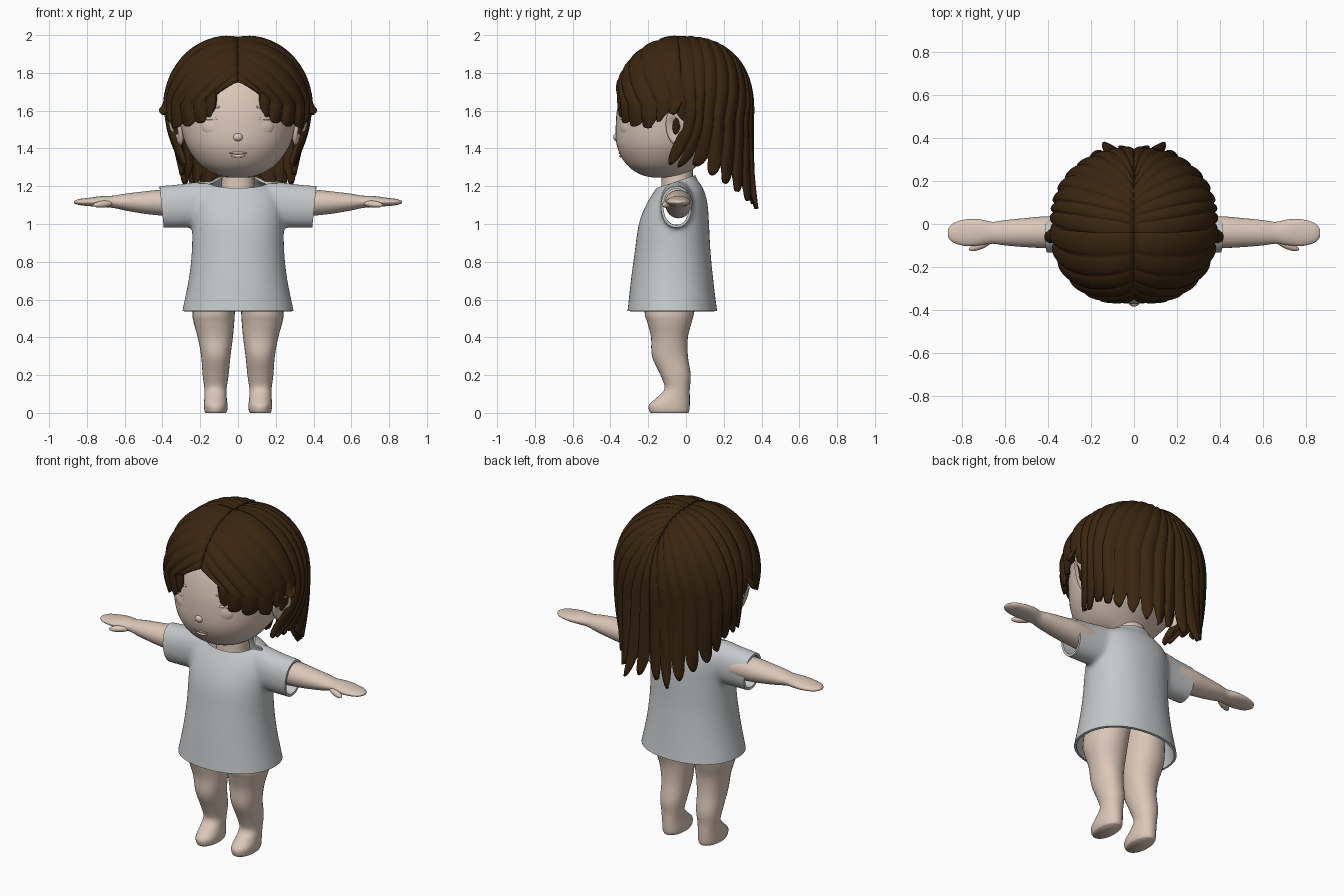
import bpy, bmesh, math
from mathutils import Vector, Matrix, Euler

if "Cube" in bpy.data.objects:
    bpy.data.objects.remove(bpy.data.objects["Cube"])


def material(name, rgb):
    m = bpy.data.materials.new(name)
    m.diffuse_color = (*rgb, 1)
    m.use_nodes = True
    m.node_tree.nodes["Principled BSDF"].inputs["Base Color"].default_value = m.diffuse_color
    return m


SKIN = material("skin", (0.71, 0.57, 0.48))
HAIR = material("dark brown hair", (0.042, 0.019, 0.005))
CLOTH = material("light grey cloth", (0.56, 0.58, 0.59))


def finish(name, bm, mat, mirror=False):
    me = bpy.data.meshes.new(name)
    bm.to_mesh(me)
    bm.free()
    me.materials.append(mat)
    me.polygons.foreach_set("use_smooth", [True] * len(me.polygons))
    ob = bpy.data.objects.new(name, me)
    bpy.context.collection.objects.link(ob)
    if mirror:
        ob.modifiers.new("mirror", 'MIRROR').use_mirror_merge = False
    return ob


def spline(rows, steps):
    """Smooth resampling of a list of tuples (Catmull-Rom)."""
    out = []
    for i in range(len(rows) - 1):
        p = [rows[max(0, min(len(rows) - 1, i + k))] for k in (-1, 0, 1, 2)]
        for s in range(steps):
            t = s / steps
            out.append([0.5 * (2 * b + (c - a) * t + (2 * a - 5 * b + 4 * c - d) * t * t
                               + (3 * b - a - 3 * c + d) * t ** 3) for a, b, c, d in zip(*p)])
    return out + [list(rows[-1])]


def loft(bm, rings, axis='z', sides=32, power=2.15, steps=4):
    """Closed tube; each ring is (position, low, high, low, high) in the other two axes."""
    loops = []
    for t, a0, a1, b0, b1 in spline(rings, steps):
        loop = []
        for k in range(sides):
            w = 2 * math.pi * k / sides
            c, s = math.cos(w), math.sin(w)
            a = (a0 + a1) / 2 + (a1 - a0) / 2 * math.copysign(abs(c) ** (2 / power), c)
            b = (b0 + b1) / 2 + (b1 - b0) / 2 * math.copysign(abs(s) ** (2 / power), s)
            loop.append(bm.verts.new((a, b, t) if axis == 'z' else (t, a, b)))
        loops.append(loop)
    faces = [bm.faces.new(loops[0]), bm.faces.new(loops[-1])]
    for p, q in zip(loops, loops[1:]):
        for k in range(sides):
            n = (k + 1) % sides
            faces.append(bm.faces.new((p[k], p[n], q[n], q[k])))
    bmesh.ops.recalc_face_normals(bm, faces=faces)


def lofted(name, rings, mat, mirror=False, **kw):
    bm = bmesh.new()
    loft(bm, rings, **kw)
    return finish(name, bm, mat, mirror)


def blob(name, loc, size, mat, rot=(0, 0, 0), mirror=False, dish=0):
    bm = bmesh.new()
    bmesh.ops.create_uvsphere(bm, u_segments=24, v_segments=16, radius=1)
    for v in bm.verts:  # optional hollow on the +x side
        r = math.hypot(v.co.y, v.co.z)
        if dish and v.co.x > 0 and r < 0.8:
            v.co.x -= dish * (1 - (r / 0.8) ** 2)
    bm.transform(Matrix.LocRotScale(Vector(loc), Euler(rot), Vector(size)))
    return finish(name, bm, mat, mirror)


# Head and neck
head = [(1.245, .05, -.17, -.03), (1.26, .11, -.235, 0), (1.30, .185, -.30, .05),
        (1.36, .24, -.345, .13), (1.43, .28, -.369, .2), (1.52, .303, -.372, .24),
        (1.62, .315, -.362, .27), (1.75, .30, -.32, .26), (1.87, .21, -.21, .18),
        (1.92, .08, -.1, .08)]
lofted("head", [(z, -w, w, f, b) for z, w, f, b in head], SKIN, sides=48)
lofted("neck", [(1.1, -.1, .1, -.14, .05), (1.2, -.088, .088, -.13, .035),
                (1.34, -.085, .085, -.13, .04)], SKIN)

# Face relief
blob("nose", (0, -.364, 1.46), (.026, .021, .022), SKIN)
blob("upper_lip", (0, -.347, 1.376), (.05, .010, .007), SKIN)
blob("lower_lip", (0, -.343, 1.36), (.038, .010, .008), SKIN)
blob("eye", (.14, -.327, 1.515), (.055, .018, .045), SKIN, (0, 0, .38), True)
blob("upper_eyelid", (.14, -.331, 1.558), (.058, .014, .010), SKIN, (0, 0, .38), True)
blob("brow", (.14, -.328, 1.615), (.055, .012, .009), SKIN, (0, .1, .38), True)
blob("ear", (.328, -.055, 1.51), (.026, .056, .098), SKIN, (0, .25, -.45), True, 1.0)

# Arms and thumbs
lofted("arm", [(.25, -.11, .03, 1.03, 1.18), (.41, -.112, .035, 1.045, 1.18),
               (.5, -.108, .028, 1.055, 1.172), (.6, -.1, .018, 1.072, 1.16),
               (.66, -.092, .01, 1.085, 1.15), (.72, -.1, .022, 1.09, 1.148),
               (.78, -.103, .022, 1.094, 1.14), (.84, -.088, .005, 1.1, 1.132),
               (.868, -.06, -.025, 1.11, 1.122)], SKIN, True, axis='x', power=2)
blob("thumb", (.715, -.098, 1.105), (.058, .019, .018), SKIN, (0, .1, -.4), True)

# Legs with feet
lofted("leg", [(0, .064, .172, -.188, .012), (.015, .057, .178, -.196, .018),
               (.045, .056, .18, -.194, .02), (.085, .06, .178, -.15, .02),
               (.13, .06, .178, -.113, .02), (.2, .05, .187, -.135, .025),
               (.3, .04, .195, -.18, .01), (.4, .027, .213, -.185, .01),
               (.48, .02, .235, -.205, .03), (.54, .016, .24, -.22, .045),
               (.72, .005, .22, -.22, .08)], SKIN, True)

# Shirt: union of body and sleeves, smoothed, then cut open at hem, cuffs and collar
bm = bmesh.new()
body = [(.46, .31, -.325, .18), (.54, .295, -.31, .165), (.7, .262, -.292, .145),
        (.85, .245, -.272, .13), (1.0, .242, -.25, .122), (1.1, .24, -.212, .115),
        (1.17, .22, -.17, .098), (1.215, .165, -.14, .075), (1.24, .12, -.12, .055),
        (1.31, .105, -.11, .04)]
loft(bm, [(z, -w, w, f, b) for z, w, f, b in body], sides=64)
for s in (1, -1):
    sleeve = [(.05, -.12, .05, 1.0, 1.225), (.2, -.135, .04, .985, 1.225),
              (.3, -.135, .033, .98, 1.212), (.41, -.133, .03, .98, 1.202),
              (.48, -.132, .028, .978, 1.198)]
    loft(bm, [(s * r[0], *r[1:]) for r in sleeve], axis='x')
shirt = finish("shirt", bm, CLOTH)
m = shirt.modifiers.new("union", 'REMESH')
m.mode, m.voxel_size = 'VOXEL', 0.012
m = shirt.modifiers.new("soften", 'SMOOTH')
m.factor, m.iterations = 0.5, 12
solid = bpy.data.meshes.new_from_object(shirt.evaluated_get(bpy.context.evaluated_depsgraph_get()))
shirt.modifiers.clear()
bm = bmesh.new()
bm.from_mesh(solid)
for co, no in (((0, 0, .54), (0, 0, -1)), ((0, -.03, 1.232), (0, -.33, 1)),
               ((.404, 0, 1.09), (1, 0, -.1)), ((-.404, 0, 1.09), (-1, 0, -.1))):
    bmesh.ops.bisect_plane(bm, geom=bm.verts[:] + bm.edges[:] + bm.faces[:],
                           plane_co=co, plane_no=no, clear_outer=True)
bm.to_mesh(shirt.data)
bm.free()
shirt.data.polygons.foreach_set("use_smooth", [True] * len(shirt.data.polygons))
m = shirt.modifiers.new("thickness", 'SOLIDIFY')
m.thickness, m.offset = 0.014, -1
shirt.modifiers.new("crisp_rims", 'EDGE_SPLIT').split_angle = math.radians(50)

# Hair: strands leave the centre parting, follow the skull, then hang to a tip
CEN = Vector((0, 0, 1.6))


def on_skull(d, size):
    n = sum(abs(c) ** 2.2 for c in d) ** (1 / 2.2)
    return Vector((d.x * .40, d.y * (.388 if d.y < 0 else .368), d.z * .41)) * (size / n)


def hair(name, keys, strands, size, jag):
    """keys: parting angle, side angle, height where it leaves the skull, tip x y z."""
    bm = bmesh.new()
    nu, nv = strands * 10, 32
    grid = []
    for i in range(nu + 1):
        u = i / nu
        x = u * (len(keys) - 1)
        k = min(int(x), len(keys) - 2)
        a, th, zk, *tip = [p + (q - p) * (x - k) for p, q in zip(keys[k], keys[k + 1])]
        a, th = math.radians(a), math.radians(th)
        start = Vector((0, -math.sin(a), math.cos(a)))
        h = (zk - 1.6) / .41
        r = math.sqrt(1 - h * h)
        leave = Vector((math.sin(th) * r, -math.cos(th) * r, h))
        f = (u * strands) % 1
        dip = 1 - math.sin(math.pi * f ** 0.75) ** 0.6 if 0 < f < 1 else 1
        K, E = on_skull(leave, size), Vector(tip) - CEN
        ctrl = Vector((K.x, K.y, (K.z + E.z) / 2))
        row = []
        for j in range(nv + 1):
            v = j / nv
            if v <= 0.55:
                t = v / 0.55
                p = on_skull(start.slerp(leave, t), size)
                p *= 1 - 0.035 * max(0, 1 - t / 0.25) ** 2
            else:
                t = (v - 0.55) / 0.45 * (1 - jag * dip)
                p = K * (1 - t) ** 2 + ctrl * 2 * t * (1 - t) + E * t * t
            g = 1 - 0.05 * dip * (0.25 + 0.75 * min(1, v / 0.6))
            p = Vector((p.x * g, p.y * g, p.z * (g if p.z > 0 else 1)))
            row.append(bm.verts.new(p + CEN))
        grid.append(row)
    for p, q in zip(grid, grid[1:]):
        for j in range(nv):
            bm.faces.new((p[j + 1], q[j + 1], q[j], p[j]))
    ob = finish(name, bm, HAIR)
    m = ob.modifiers.new("thickness", 'SOLIDIFY')
    m.thickness, m.offset = 0.022, -1
    ob.modifiers.new("mirror", 'MIRROR').use_mirror_merge = False


hair("fringe", [(68, 17, 1.69, .13, -.362, 1.59), (60, 28, 1.65, .175, -.34, 1.54),
                (50, 42, 1.63, .26, -.285, 1.515), (38, 60, 1.63, .345, -.19, 1.505),
                (24, 75, 1.66, .385, -.11, 1.57), (6, 88, 1.68, .44, -.045, 1.61)],
     6, 1.0, 0.25)
hair("back_hair", [(20, 82, 1.68, .35, -.06, 1.61), (2, 97, 1.62, .28, -.10, 1.29),
                   (-8, 108, 1.59, .30, .04, 1.31), (-18, 125, 1.57, .31, .18, 1.23),
                   (-28, 145, 1.56, .235, .29, 1.16), (-36, 164, 1.55, .145, .385, 1.08),
                   (-42, 180, 1.55, 0, .355, 1.12)], 10, 0.985, 0.3)
